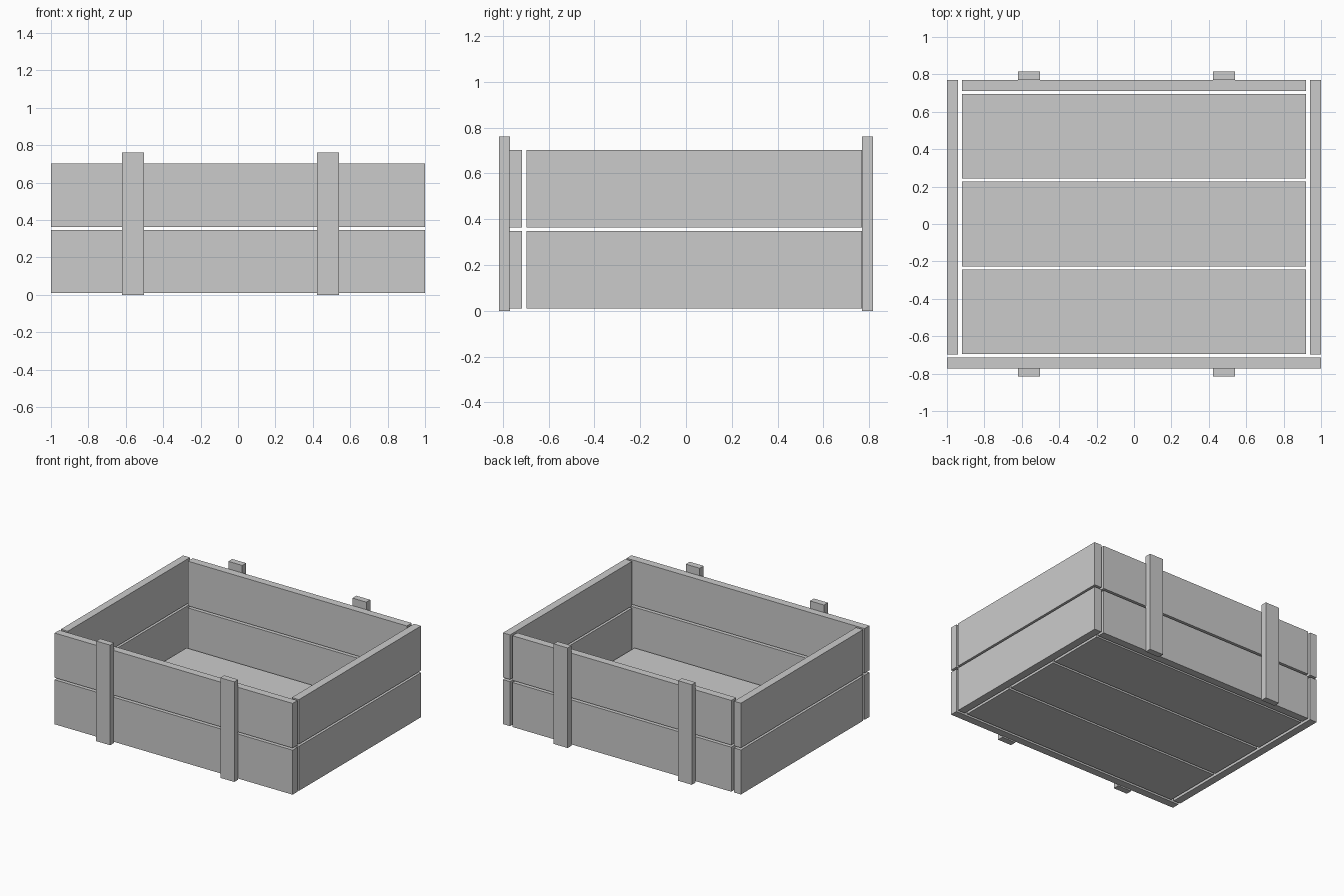
import bpy
import bmesh

if "Cube" in bpy.data.objects:
    bpy.data.objects.remove(bpy.data.objects["Cube"])


def board(name, x, y, z):
    """Box spanning the given (min, max) ranges."""
    bm = bmesh.new()
    bmesh.ops.create_cube(bm, size=1)
    for v in bm.verts:
        v.co = [r[0] if c < 0 else r[1] for c, r in zip(v.co, (x, y, z))]
    mesh = bpy.data.meshes.new(name)
    bm.to_mesh(mesh)
    bm.free()
    obj = bpy.data.objects.new(name, mesh)
    bpy.context.collection.objects.link(obj)
    return obj


# Two rows of wall boards
for row, z in (("lower", (0.01, 0.348)), ("upper", (0.364, 0.703))):
    board(f"front_board_{row}", (-1, 1), (-0.773, -0.715), z)
    board(f"back_board_{row}", (-0.92, 0.92), (0.712, 0.77), z)
    board(f"left_board_{row}", (-1, -0.942), (-0.697, 0.769), z)
    board(f"right_board_{row}", (0.94, 1), (-0.697, 0.769), z)

# Floor planks
for i in range(3):
    y = (i - 1) * 0.47
    board(f"floor_plank_{i + 1}", (-0.92, 0.92), (y - 0.226, y + 0.226), (0.01, 0.05))

# Upright battens on front and back
for side, x in (("left", (-0.62, -0.503)), ("right", (0.423, 0.54))):
    board(f"front_batten_{side}", x, (-0.816, -0.769), (0, 0.76))
    board(f"back_batten_{side}", x, (0.769, 0.816), (0, 0.76))
